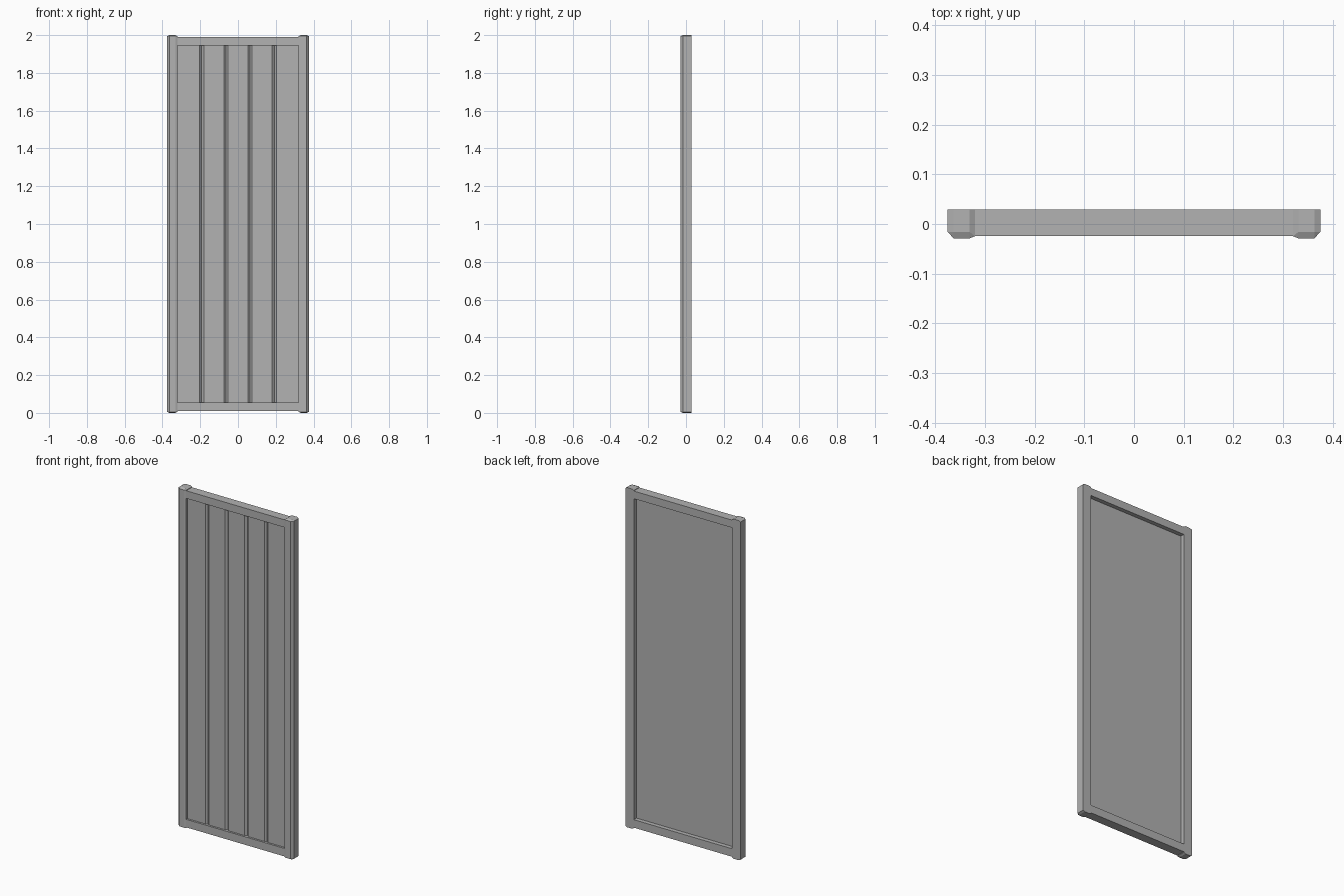
import bpy, bmesh

if "Cube" in bpy.data.objects:
    bpy.data.objects.remove(bpy.data.objects["Cube"])

BACK, FRONT, RAIL = 0.029, -0.029, -0.0245   # depth planes of the frame
INNER, OUTER, H = 0.32, 0.375, 2.0

grey = bpy.data.materials.new("dark_grey")
grey.diffuse_color = (0.445, 0.445, 0.445, 1)
grey.use_nodes = True
grey.node_tree.nodes["Principled BSDF"].inputs["Base Color"].default_value = grey.diffuse_color


def loft(name, rings):
    """Closed solid through rings of equal point count."""
    bm = bmesh.new()
    loops = [[bm.verts.new(p) for p in ring] for ring in rings]
    n = len(loops[0])
    for a, b in zip(loops, loops[1:]):
        for i in range(n):
            j = (i + 1) % n
            bm.faces.new((a[i], a[j], b[j], b[i]))
    bm.faces.new(loops[0][::-1])
    bm.faces.new(loops[-1])
    bmesh.ops.remove_doubles(bm, verts=bm.verts[:], dist=1e-5)
    bmesh.ops.recalc_face_normals(bm, faces=bm.faces[:])
    mesh = bpy.data.meshes.new(name)
    bm.to_mesh(mesh)
    bm.free()
    mesh.materials.append(grey)
    obj = bpy.data.objects.new(name, mesh)
    bpy.context.collection.objects.link(obj)
    return obj


def ring(profile, z, side=1):
    return [(side * x, y, z) for x, y in profile]


# Side stiles: chamfered front edges and gently sloped ends
body = [(OUTER, BACK), (OUTER, -0.016), (0.363, FRONT),
        (0.331, FRONT), (INNER, RAIL), (INNER, BACK)]
cap = [(0.363, BACK), (0.363, -0.016), (0.363, -0.016),
       (0.331, -0.016), (0.331, -0.016), (0.331, BACK)]
SLOPE = 0.006
for side, label in ((-1, "left"), (1, "right")):
    loft(label + "_stile", [ring(cap, 0, side), ring(body, SLOPE, side),
                            ring(body, H - SLOPE, side), ring(cap, H, side)])

# Top and bottom rails
rail = [(-INNER, RAIL), (INNER, RAIL), (INNER, BACK), (-INNER, BACK)]
LOW, HIGH = 0.056, 1.946
loft("bottom_rail", [ring(rail, 0.009), ring(rail, LOW)])
loft("top_rail", [ring(rail, HIGH), ring(rail, H - 0.009)])

# Recessed panel with V grooves dividing it into five boards
face, depth, half = -0.013, 0.01, 0.011
panel = [(-INNER, face)]
for i in range(4):
    x = (i - 1.5) * 2 * INNER / 5
    panel += [(x - half, face), (x, face + depth), (x + half, face)]
panel += [(INNER, face), (INNER, 0.004), (-INNER, 0.004)]
loft("board_panel", [ring(panel, LOW), ring(panel, HIGH)])
